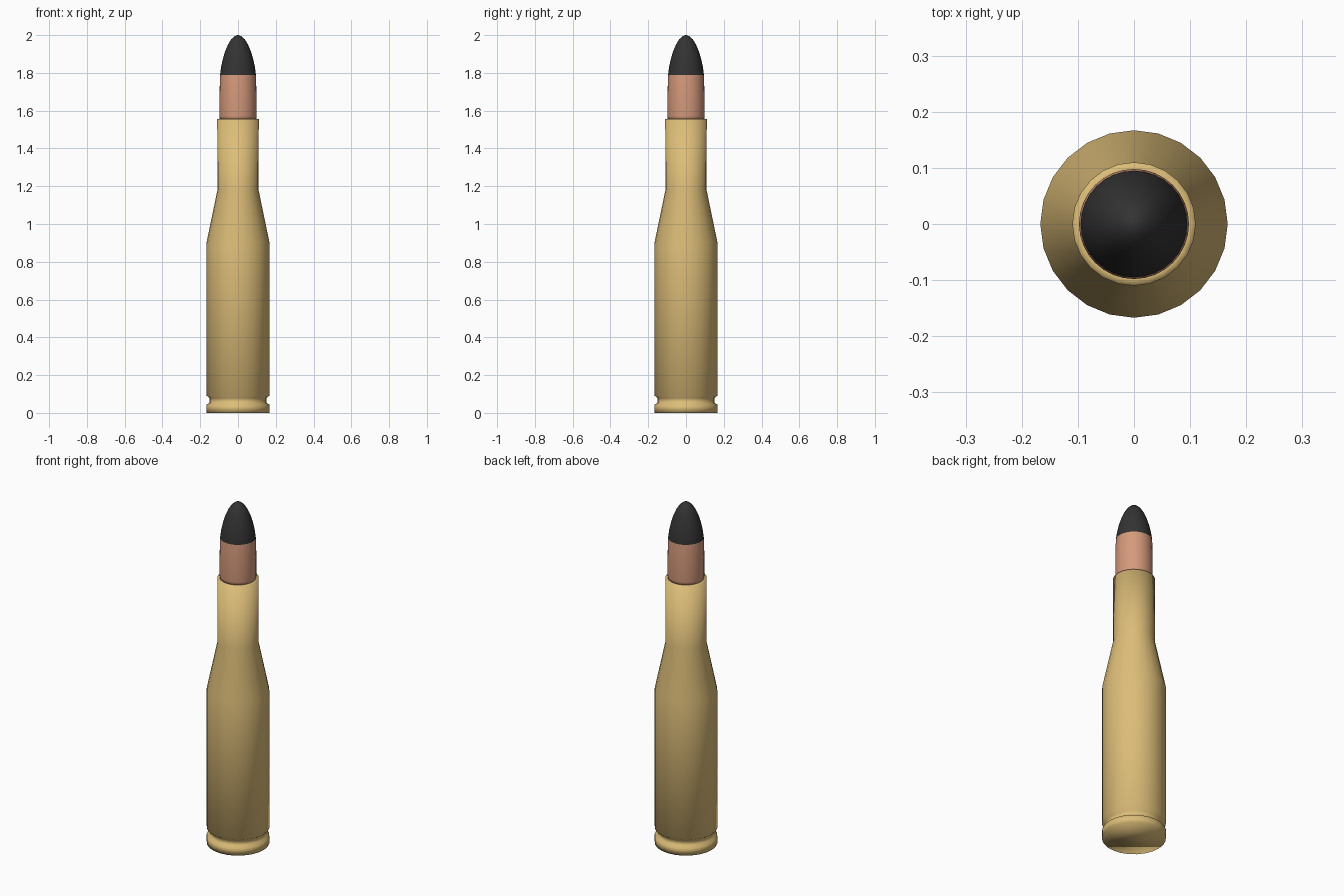
import bpy
import bmesh
from math import cos, sin, tau

cube = bpy.data.objects.get("Cube")
if cube:
    bpy.data.objects.remove(cube, do_unlink=True)


def make_material(name, color, roughness):
    mat = bpy.data.materials.new(name)
    mat.use_nodes = True
    mat.diffuse_color = (*color, 1)
    shader = mat.node_tree.nodes["Principled BSDF"]
    shader.inputs["Base Color"].default_value = (*color, 1)
    shader.inputs["Roughness"].default_value = roughness
    return mat


def lathe(name, profile, sides, materials, rule=lambda z: 0):
    """Turn (radius, height) points about z, cap both ends, shade smooth."""
    bm = bmesh.new()
    rings = [[bm.verts.new((r * cos(tau * i / sides), r * sin(tau * i / sides), z))
              for i in range(sides)] for r, z in profile]
    for low, high in zip(rings, rings[1:]):
        for i in range(sides):
            j = (i + 1) % sides
            bm.faces.new((low[i], low[j], high[j], high[i]))
    bm.faces.new(rings[0][::-1])
    bm.faces.new(rings[-1])
    for face in bm.faces:
        face.smooth = True
        face.material_index = rule(face.calc_center_median().z)
    mesh = bpy.data.meshes.new(name)
    bm.to_mesh(mesh)
    bm.free()
    for mat in materials:
        mesh.materials.append(mat)
    obj = bpy.data.objects.new(name, mesh)
    bpy.context.collection.objects.link(obj)
    return obj


brass = make_material("brass", (0.72, 0.51, 0.19), 0.5)
copper = make_material("copper", (0.66, 0.32, 0.2), 0.5)
black = make_material("black tip", (0.033, 0.033, 0.033), 0.5)

# Case: rim, extractor groove, body, shoulder, neck and mouth
lathe("case", [
    (0.167, 0), (0.167, 0.045), (0.15, 0.052), (0.15, 0.078),
    (0.167, 0.092), (0.167, 0.9), (0.109, 1.18), (0.11, 1.555),
    (0.098, 1.555),
], 24, [brass])

# Bullet: copper jacket below, painted ogive tip above
TIP_START = 1.79
lathe("bullet", [
    (0.096, 1.55), (0.098, 1.572), (0.098, 1.68), (0.095, TIP_START),
    (0.089, 1.835), (0.08, 1.875), (0.068, 1.915), (0.053, 1.95),
    (0.036, 1.978), (0.018, 1.994), (0.004, 2),
], 32, [copper, black], lambda z: int(z > TIP_START))
